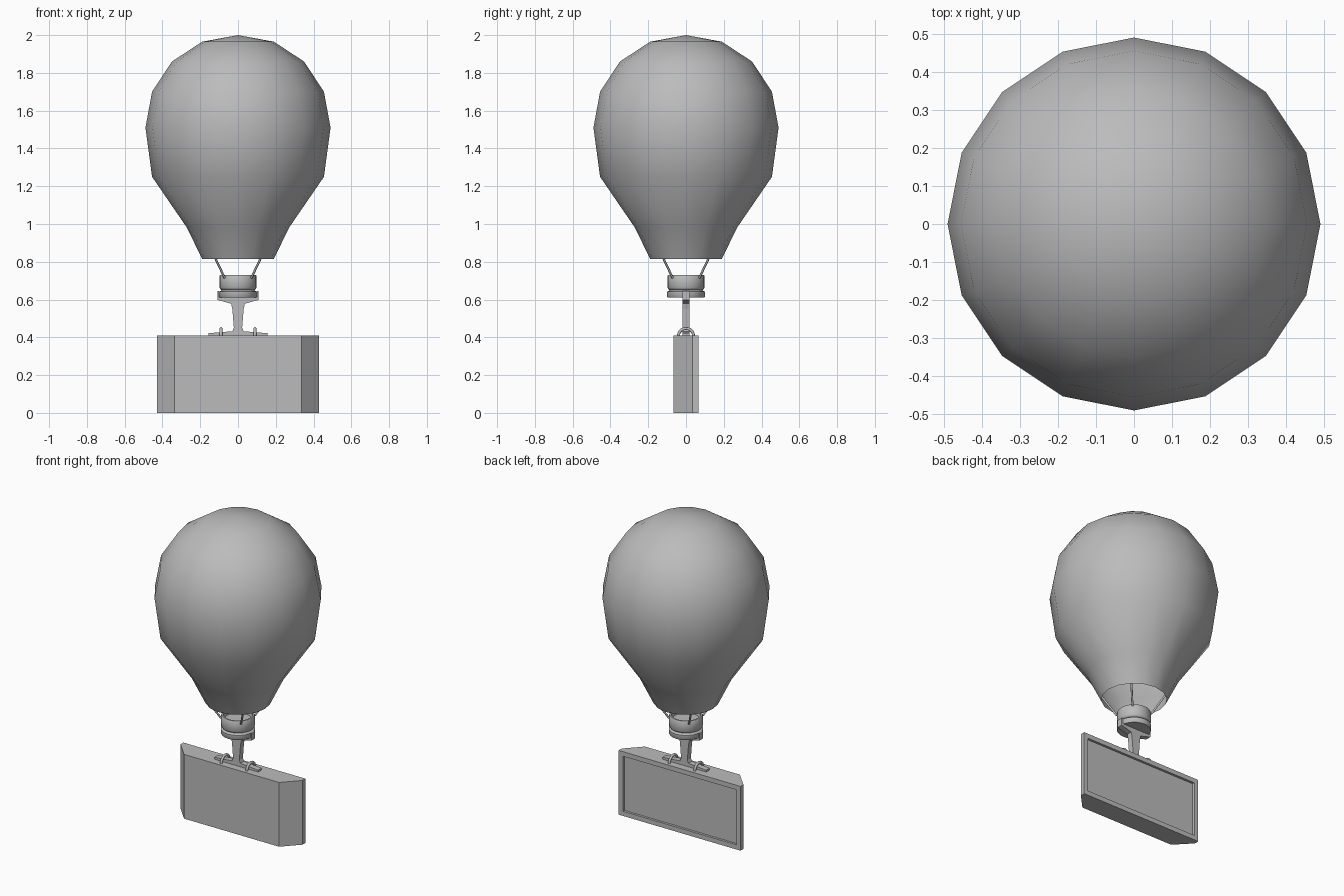
import bpy, bmesh, math
from mathutils import Vector

cube = bpy.data.objects.get("Cube")
if cube:
    bpy.data.objects.remove(cube, do_unlink=True)

grey = bpy.data.materials.new("plain grey")
grey.use_nodes = True
grey.diffuse_color = (0.5, 0.5, 0.5, 1)
grey.node_tree.nodes["Principled BSDF"].inputs["Base Color"].default_value = (0.5, 0.5, 0.5, 1)


def finish(name, bm, angle=None):
    """Turn a bmesh into a named object, smooth below the given angle."""
    bmesh.ops.remove_doubles(bm, verts=bm.verts, dist=1e-5)
    bmesh.ops.recalc_face_normals(bm, faces=bm.faces)
    mesh = bpy.data.meshes.new(name)
    bm.to_mesh(mesh)
    bm.free()
    obj = bpy.data.objects.new(name, mesh)
    bpy.context.collection.objects.link(obj)
    mesh.materials.append(grey)
    if angle:
        bpy.ops.object.select_all(action="DESELECT")
        obj.select_set(True)
        bpy.context.view_layer.objects.active = obj
        bpy.ops.object.shade_smooth_by_angle(angle=math.radians(angle))
    return obj


def lathe(name, profile, sides, angle):
    """Spin a (radius, height) profile around z."""
    bm = bmesh.new()
    verts = [bm.verts.new((r, 0, z)) for r, z in profile]
    edges = [bm.edges.new(pair) for pair in zip(verts, verts[1:])]
    bmesh.ops.spin(bm, geom=verts + edges, cent=(0, 0, 0), axis=(0, 0, 1),
                   angle=math.tau, steps=sides)
    return finish(name, bm, angle)


def prism(outline, offset):
    """Extrude a closed outline of 3D points along an offset."""
    bm = bmesh.new()
    face = bm.faces.new([bm.verts.new(p) for p in outline])
    new = bmesh.ops.extrude_face_region(bm, geom=[face])["geom"]
    bmesh.ops.translate(bm, vec=offset, verts=[v for v in new if isinstance(v, bmesh.types.BMVert)])
    bmesh.ops.recalc_face_normals(bm, faces=bm.faces)
    return bm


def mirrored(half):
    """Close a right-hand half outline by reflecting it in the first axis."""
    return half + [(-a, b) for a, b in reversed(half)]


# Balloon envelope, open at the mouth
lathe("balloon_envelope",
      [(0, 2), (0.19, 1.965), (0.35, 1.86), (0.455, 1.70), (0.49, 1.51),
       (0.455, 1.25), (0.27, 0.98), (0.19, 0.815)], 16, 60)

# Burner drum with a shallow recess, and the collar below it
lathe("burner_drum",
      [(0, 0.70), (0.08, 0.70), (0.085, 0.73), (0.094, 0.73), (0.098, 0.724),
       (0.098, 0.664), (0.092, 0.653), (0.085, 0.65), (0, 0.65)], 24, 40)
lathe("burner_collar",
      [(0, 0.652), (0.085, 0.652), (0.09, 0.646), (0.1, 0.642), (0.1, 0.615),
       (0.096, 0.61), (0, 0.61)], 24, 40)

# Four ropes from the drum rim to the envelope
for i in range(4):
    a = math.radians(45 + 90 * i)
    start = Vector((0.1 * math.cos(a), 0.1 * math.sin(a), 0.715))
    end = Vector((0.225 * math.cos(a), 0.225 * math.sin(a), 0.9))
    bm = bmesh.new()
    bmesh.ops.create_cone(bm, cap_ends=True, segments=8, radius1=0.006, radius2=0.006,
                          depth=(end - start).length)
    bmesh.ops.rotate(bm, verts=bm.verts, cent=(0, 0, 0),
                     matrix=Vector((0, 0, 1)).rotation_difference(end - start).to_matrix())
    bmesh.ops.translate(bm, verts=bm.verts, vec=(start + end) / 2)
    finish(f"rope_{i + 1}", bm, 50)

# Hanger bracket: lugs around the collar, tapering neck, flared foot
half = [(0.1, 0.612), (0.1, 0.645), (0.108, 0.645), (0.108, 0.598), (0.036, 0.578),
        (0.03, 0.55), (0.022, 0.45), (0.03, 0.432), (0.155, 0.422), (0.155, 0.41)]
bm = prism([(x, -0.018, z) for x, z in mirrored(half)], (0, 0.036, 0))
finish("hanger_bracket", bm)

# Two rings tying the foot to the sign
for name, x in (("ring_left", 0.09), ("ring_right", -0.09)):
    bm = bmesh.new()
    section = bmesh.ops.create_circle(bm, segments=8, radius=0.008)["verts"]
    bmesh.ops.translate(bm, verts=section, vec=(0, 0.04, 0))
    bmesh.ops.spin(bm, geom=bm.verts[:] + bm.edges[:], cent=(0, 0, 0), axis=(1, 0, 0),
                   angle=math.tau, steps=20)
    bmesh.ops.translate(bm, verts=bm.verts, vec=(x, 0, 0.407))
    finish(name, bm, 60)

# Sign board with slanted front corners and a recessed back panel
plan = mirrored([(0.335, -0.065), (0.43, 0.035), (0.43, 0.065)])
bm = prism([(x, y, 0) for x, y in plan], (0, 0, 0.41))
back = max(bm.faces, key=lambda f: f.normal.y)
bmesh.ops.inset_region(bm, faces=[back], thickness=0.042)
inner = bmesh.ops.extrude_face_region(bm, geom=[back])["geom"]
bmesh.ops.translate(bm, vec=(0, -0.015, 0), verts=[v for v in inner if isinstance(v, bmesh.types.BMVert)])
if back.is_valid:
    bm.faces.remove(back)
finish("sign_board", bm)
